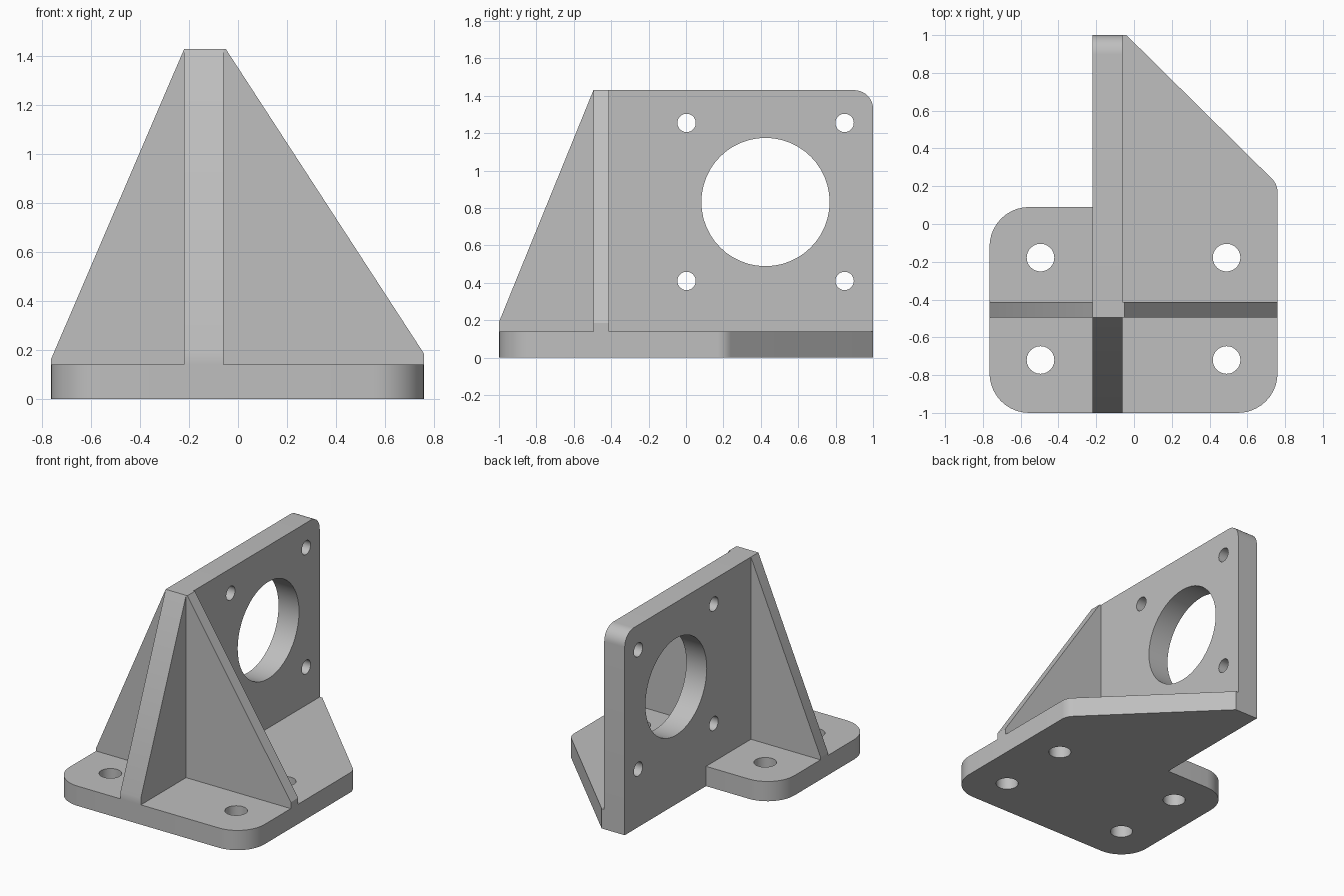
import bpy, bmesh, math
from mathutils import Vector

cube = bpy.data.objects.get("Cube")
if cube:
    bpy.data.objects.remove(cube, do_unlink=True)

grey = bpy.data.materials.new("plain grey")
grey.use_nodes = True
grey.diffuse_color = (0.52, 0.52, 0.52, 1)
grey.node_tree.nodes["Principled BSDF"].inputs["Base Color"].default_value = grey.diffuse_color


def rounded(points, steps=10):
    """Outline from (u, v, radius) corners, with arcs where radius > 0."""
    out = []
    for i, (u, v, r) in enumerate(points):
        p = Vector((u, v))
        if r == 0:
            out.append(p)
            continue
        a = (Vector(points[i - 1][:2]) - p).normalized()
        b = (Vector(points[(i + 1) % len(points)][:2]) - p).normalized()
        half = a.angle(b) / 2
        centre = p + (a + b).normalized() * r / math.sin(half)
        start = p + a * r / math.tan(half) - centre
        end = p + b * r / math.tan(half) - centre
        for k in range(steps + 1):
            t = k / steps
            sweep = math.pi - 2 * half
            out.append(centre + (start * math.sin((1 - t) * sweep)
                                 + end * math.sin(t * sweep)) / math.sin(sweep))
    return out


def circle(u, v, r, n=48):
    return [Vector((u + r * math.cos(2 * math.pi * k / n),
                    v + r * math.sin(2 * math.pi * k / n))) for k in range(n)]


def prism(name, outline, axis, low, high):
    """Extrude a flat outline along an axis from low to high."""
    place = {"X": lambda p, d: (d, p.x, p.y),
             "Y": lambda p, d: (p.x, d, p.y),
             "Z": lambda p, d: (p.x, p.y, d)}[axis]
    bm = bmesh.new()
    face = bm.faces.new([bm.verts.new(place(p, low)) for p in outline])
    shift = Vector(place(Vector((0, 0)), high - low))
    new = bmesh.ops.extrude_face_region(bm, geom=[face], use_keep_orig=True)["geom"]
    bmesh.ops.translate(bm, vec=shift, verts=[g for g in new if isinstance(g, bmesh.types.BMVert)])
    bmesh.ops.recalc_face_normals(bm, faces=bm.faces)
    mesh = bpy.data.meshes.new(name)
    bm.to_mesh(mesh)
    bm.free()
    mesh.materials.append(grey)
    obj = bpy.data.objects.new(name, mesh)
    bpy.context.collection.objects.link(obj)
    return obj


def combine(target, other, operation):
    """Apply a boolean and discard the second object."""
    mod = target.modifiers.new(operation, "BOOLEAN")
    mod.operation, mod.object, mod.solver = operation, other, "EXACT"
    bpy.context.view_layer.objects.active = target
    bpy.ops.object.modifier_apply(modifier=mod.name)
    bpy.data.objects.remove(other, do_unlink=True)


X0, X1 = -0.765, 0.76        # base sides
W0, W1 = -0.22, -0.06        # wall faces
BASE, TOP = 0.14, 1.43

# Base plate with rounded corners and a diagonal rear edge
bracket = prism("mounting_bracket", rounded([
    (X0, -1, 0.21), (X1, -1, 0.21), (X1, 0.21, 0.1), (-0.04, 1, 0),
    (W0, 1, 0), (W0, 0.09, 0), (X0, 0.09, 0.21)]), "Z", 0, BASE)

# Upright wall with one rounded top corner
wall = prism("upright_wall", rounded([
    (-0.495, 0, 0), (1, 0, 0), (1, TOP, 0.1), (-0.495, TOP, 0)]), "X", W0, W1)

# Front rib in line with the wall
front_rib = prism("front_rib", rounded([
    (-1, 0, 0), (-0.45, 0, 0), (-0.45, TOP, 0), (-0.495, TOP, 0), (-1, 0.19, 0)]), "X", W0, W1)

# Cross rib bracing the wall on both sides
cross_rib = prism("cross_rib", rounded([
    (X0, 0, 0), (X1, 0, 0), (X1, 0.185, 0), (-0.05, TOP, 0), (W0, TOP, 0), (X0, 0.16, 0)]),
    "Y", -0.495, -0.412)

for part in (wall, front_rib, cross_rib):
    combine(bracket, part, "UNION")

# Bolt holes through the base
for x in (-0.495, 0.49):
    for y in (-0.72, -0.178):
        combine(bracket, prism("base_hole", circle(x, y, 0.073), "Z", -0.1, 0.2), "DIFFERENCE")

# Motor bore and its four screw holes through the wall
holes = [(0.425, 0.832, 0.343)] + [(y, z, 0.049) for y in (0.003, 0.848) for z in (0.41, 1.255)]
for y, z, r in holes:
    combine(bracket, prism("wall_hole", circle(y, z, r), "X", W0 - 0.1, W1 + 0.1), "DIFFERENCE")

# Smooth arcs, sharp edges elsewhere
bpy.ops.object.select_all(action="DESELECT")
bracket.select_set(True)
bpy.context.view_layer.objects.active = bracket
bpy.ops.object.shade_smooth_by_angle(angle=math.radians(25))
